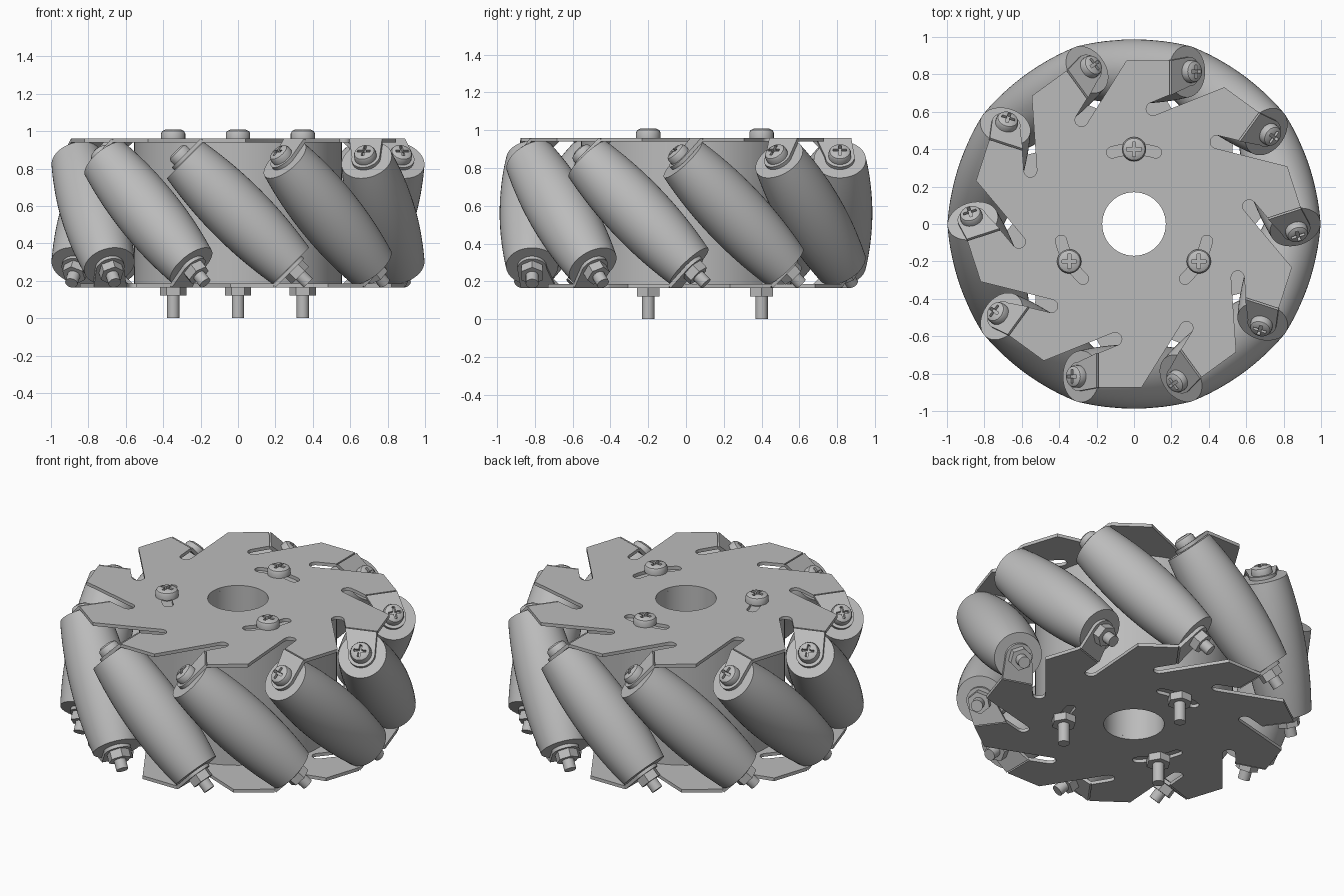
import bpy, bmesh, math
from math import radians, sin, cos, pi
from mathutils import Matrix, Vector

if "Cube" in bpy.data.objects:
    bpy.data.objects.remove(bpy.data.objects["Cube"])

COUNT = 10            # rollers around the wheel
MID = 0.5625          # height of the wheel's middle plane
ROLLER_DIST = 0.815   # roller axis distance from the wheel axis
PLATE_Z = 0.3875      # plate centre above and below the middle plane
BORE = 0.17
HALF_THICK = 0.01

grey = bpy.data.materials.new("plain grey")
grey.use_nodes = True
grey.diffuse_color = (0.5, 0.5, 0.5, 1)
grey.node_tree.nodes["Principled BSDF"].inputs["Base Color"].default_value = (0.5, 0.5, 0.5, 1)


def rot(deg, axis="Z"):
    return Matrix.Rotation(radians(deg), 4, axis)


def move(x, y, z):
    return Matrix.Translation((x, y, z))


def arc(cx, cy, r, start, end, n):
    angles = [radians(start + (end - start) * i / n) for i in range(n + 1)]
    return [(cx + r * cos(a), cy + r * sin(a)) for a in angles]


def finish(mesh):
    mesh.materials.clear()
    mesh.materials.append(grey)
    mesh.polygons.foreach_set("use_smooth", [True] * len(mesh.polygons))
    mesh.set_sharp_from_angle(angle=radians(30))
    return mesh


def lathe(name, profile, sides, closed=False):
    """Spin an (r, z) profile about the z axis."""
    bm = bmesh.new()
    verts = [bm.verts.new((r, 0, z)) for r, z in profile]
    pairs = list(zip(verts, verts[1:])) + ([(verts[-1], verts[0])] if closed else [])
    edges = [bm.edges.new(p) for p in pairs]
    bmesh.ops.spin(bm, geom=verts + edges, cent=(0, 0, 0), axis=(0, 0, 1),
                   angle=2 * pi, steps=sides)
    bmesh.ops.remove_doubles(bm, verts=bm.verts, dist=1e-5)
    bmesh.ops.recalc_face_normals(bm, faces=bm.faces)
    mesh = bpy.data.meshes.new(name)
    bm.to_mesh(mesh)
    bm.free()
    return finish(mesh)


def rod(name, r, z0, z1, sides):
    return lathe(name, [(0, z0), (r, z0), (r, z1), (0, z1)], sides)


def evaluated(obj):
    bpy.context.view_layer.update()
    mesh = bpy.data.meshes.new_from_object(obj.evaluated_get(bpy.context.evaluated_depsgraph_get()))
    bpy.data.objects.remove(obj)
    return mesh


def sheet(name, loops):
    """Flat sheet with holes, from closed outlines."""
    curve = bpy.data.curves.new(name, "CURVE")
    curve.dimensions = "2D"
    curve.fill_mode = "BOTH"
    curve.extrude = HALF_THICK
    for loop in loops:
        spline = curve.splines.new("POLY")
        spline.points.add(len(loop) - 1)
        for p, (x, y) in zip(spline.points, loop):
            p.co = (x, y, 0, 1)
        spline.use_cyclic_u = True
    obj = bpy.data.objects.new(name, curve)
    bpy.context.collection.objects.link(obj)
    mesh = evaluated(obj)
    bm = bmesh.new()
    bm.from_mesh(mesh)
    bmesh.ops.remove_doubles(bm, verts=bm.verts, dist=1e-5)
    bmesh.ops.recalc_face_normals(bm, faces=bm.faces)
    bm.to_mesh(mesh)
    bm.free()
    return finish(mesh)


def place(name, mesh, matrix):
    obj = bpy.data.objects.new(name, mesh)
    obj.matrix_world = move(0, 0, MID) @ matrix
    bpy.context.collection.objects.link(obj)
    return obj


def screw_head(r, h):
    """Domed head with a cross-shaped recess."""
    head = bpy.data.objects.new("head", lathe("screw_head", [
        (0, 0), (r, 0), (r, 0.55 * h), (0.9 * r, 0.8 * h), (0.6 * r, h), (0, h)], 24))
    bpy.context.collection.objects.link(head)
    a, b = 0.6 * r, 0.13 * r
    quarter = [Vector((a, -b)), Vector((a, b)), Vector((b, b))]
    bm = bmesh.new()
    verts = []
    for k in range(4):
        turn = Matrix.Rotation(k * pi / 2, 2)
        verts += [bm.verts.new((*(turn @ p), 0.5 * h)) for p in quarter]
    face = bm.faces.new(verts)
    top = bmesh.ops.extrude_face_region(bm, geom=[face])["geom"]
    bmesh.ops.translate(bm, vec=(0, 0, h), verts=[v for v in top if isinstance(v, bmesh.types.BMVert)])
    bmesh.ops.recalc_face_normals(bm, faces=bm.faces)
    mesh = bpy.data.meshes.new("cross_cutter")
    bm.to_mesh(mesh)
    bm.free()
    cutter = bpy.data.objects.new("cross_cutter", mesh)
    cutter.hide_render = True
    bpy.context.collection.objects.link(cutter)
    cut = head.modifiers.new("cross", "BOOLEAN")
    cut.operation, cut.object, cut.solver = "DIFFERENCE", cutter, "EXACT"
    result = evaluated(head)
    bpy.data.objects.remove(cutter)
    return finish(result)


# Side plate: finned outline, bore and three curved screw slots
outline = []
for k in range(COUNT):
    fin = arc(-0.10, -0.615, 0.035, 112, -68, 8) + [(-0.19, -0.69), (-0.19, -0.875), (0.04, -0.875)]
    outline += [(rot(36 * k) @ Vector((x, y, 0)))[:2] for x, y in fin]
loops = [outline, arc(0, 0, BORE, 0, 354, 59)]
for a in (90, 210, 330):
    ends = [(0.4 * cos(radians(a + d)), 0.4 * sin(radians(a + d))) for d in (17, -17)]
    loops.append(arc(0, 0, 0.43, a - 17, a + 17, 10)
                 + arc(*ends[0], 0.03, a + 17, a + 197, 8)[1:-1]
                 + arc(0, 0, 0.37, a + 17, a - 17, 10)
                 + arc(*ends[1], 0.03, a - 197, a - 17, 8)[1:-1])
plate = sheet("side_plate", loops)
FLIP = {"upper": Matrix.Identity(4), "lower": rot(180, "Y")}
for side, flip in FLIP.items():
    place(side + "_plate", plate, flip @ move(0, 0, PLATE_Z))

# Hub drum with bore
edge = PLATE_Z - HALF_THICK
place("hub_drum", lathe("hub_drum", [(BORE, -edge), (0.555, -edge), (0.555, edge), (BORE, edge)],
                        72, closed=True), Matrix.Identity(4))

# Barrel roller, following the wheel's round outline
HALF = 0.40
steps = [HALF * (i / 10 - 1) for i in range(21)]
barrel = [(0, -HALF)] + [(0.172 - 0.034 * (t / HALF) ** 2, t) for t in steps] + [(0, HALF)]
roller = lathe("roller", barrel, 48)
tab = sheet("tab", [arc(0, 0, 0.078, 90, 270, 16) + [(0.14, -0.06), (0.14, 0.125)]])
head = screw_head(0.06, 0.05)
nut = rod("nut", 0.065, -0.472, -0.422, 6)
stud = rod("stud", 0.034, -0.53, -0.39, 20)

for k in range(COUNT):
    tilt = move(0, -ROLLER_DIST, 0) @ rot(-45, "Y")
    turn = rot(36 * k)
    n = str(k + 1)
    place("roller_" + n, roller, turn @ tilt)
    place("roller_screw_head_" + n, head, turn @ tilt @ move(0, 0, 0.42))
    place("roller_nut_" + n, nut, turn @ tilt)
    place("roller_stud_" + n, stud, turn @ tilt)
    for side, flip in FLIP.items():
        place(side + "_tab_" + n, tab, turn @ flip @ tilt @ move(0, 0, 0.412))

# Three through screws holding the hub together
hub_head = screw_head(0.065, 0.05)
hub_nut = rod("hub_nut", 0.07, -0.4425, -0.3975, 6)
hub_stud = rod("hub_stud", 0.033, -MID, 0.41, 20)
for i, a in enumerate((90, 210, 330)):
    spot = rot(a) @ move(0.4, 0, 0) @ rot(-a)
    n = str(i + 1)
    place("hub_screw_head_" + n, hub_head, spot @ move(0, 0, 0.3975))
    place("hub_nut_" + n, hub_nut, spot)
    place("hub_stud_" + n, hub_stud, spot)
